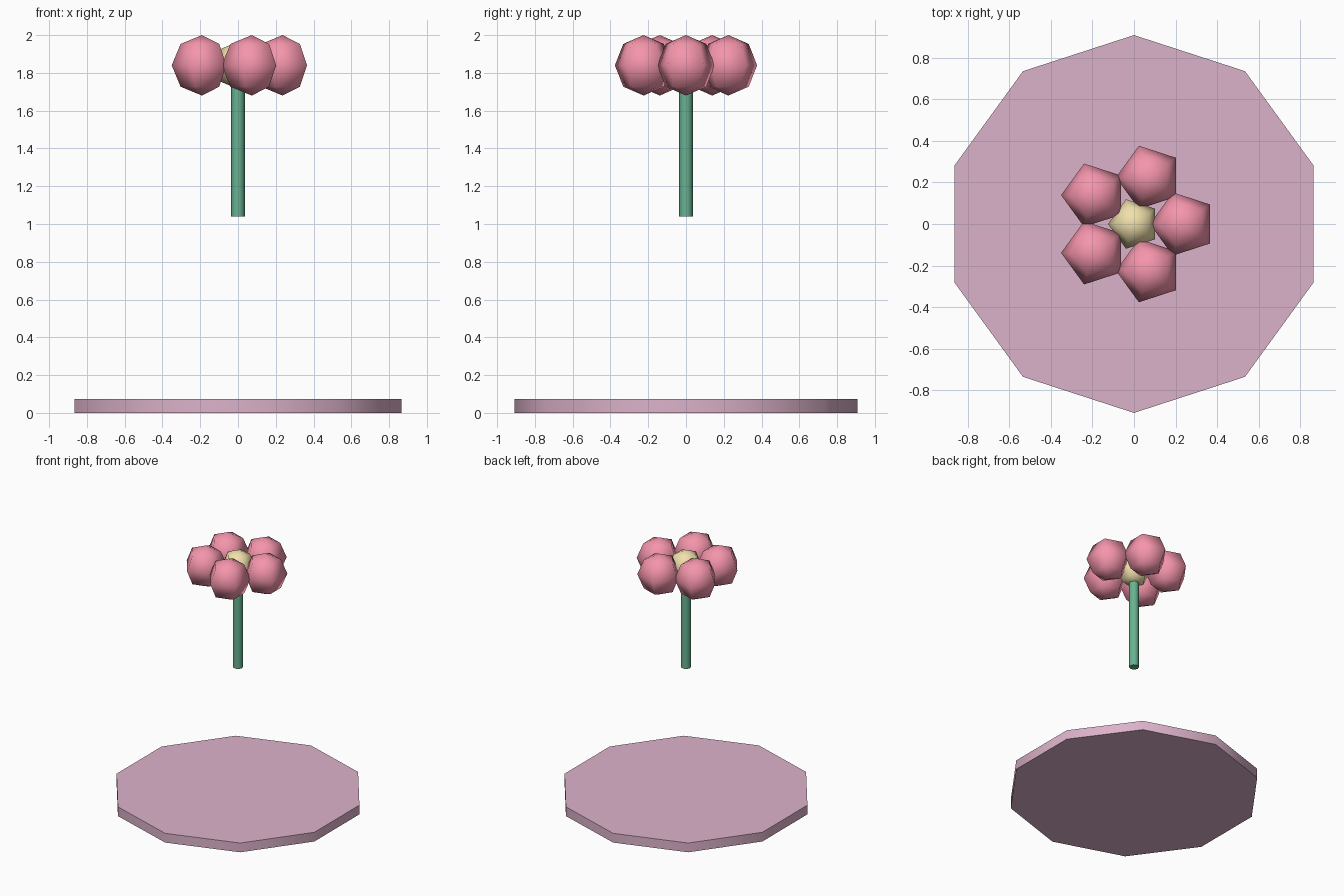
import bpy, bmesh
from math import sin, cos, pi, radians

if "Cube" in bpy.data.objects:
    bpy.data.objects.remove(bpy.data.objects["Cube"])


def material(name, rgb):
    m = bpy.data.materials.new(name)
    m.diffuse_color = (*rgb, 1)
    m.use_nodes = True
    m.node_tree.nodes["Principled BSDF"].inputs["Base Color"].default_value = m.diffuse_color
    return m


def lathe(name, profile, sides, start, loc, mat, angle):
    """Revolve (radius, z) points; radius 0 makes a pole."""
    bm = bmesh.new()
    rings = []
    for r, z in profile:
        n = 1 if r == 0 else sides
        rings.append([bm.verts.new((r * cos(start + 2 * pi * i / sides),
                                    r * sin(start + 2 * pi * i / sides), z))
                      for i in range(n)])
    for a, b in zip(rings, rings[1:]):
        for i in range(sides):
            j = (i + 1) % sides
            quad = [a[i % len(a)], a[j % len(a)], b[j % len(b)], b[i % len(b)]]
            bm.faces.new(list(dict.fromkeys(quad)))
    for ring, flip in ((rings[0], True), (rings[-1], False)):
        if len(ring) > 1:
            bm.faces.new(ring[::-1] if flip else ring)
    me = bpy.data.meshes.new(name)
    bm.to_mesh(me)
    bm.free()
    me.materials.append(mat)
    ob = bpy.data.objects.new(name, me)
    ob.location = loc
    bpy.context.collection.objects.link(ob)
    bpy.ops.object.select_all(action='DESELECT')
    ob.select_set(True)
    bpy.context.view_layer.objects.active = ob
    bpy.ops.object.shade_smooth_by_angle(angle=radians(angle))
    return ob


def ball(name, radius, loc, mat):
    # Five-sided ball with four bands, one corner facing -x
    prof = [(radius * sin(k * pi / 4) if 0 < k < 4 else 0,
             -radius * cos(k * pi / 4)) for k in range(5)]
    return lathe(name, prof, 5, pi, loc, mat, 85)


pink = material("petal_pink", (0.91, 0.30, 0.41))
cream = material("centre_cream", (0.88, 0.75, 0.41))
green = material("stem_green", (0.14, 0.45, 0.28))
mauve = material("base_mauve", (0.72, 0.45, 0.59))

# Ten-sided base disc
lathe("base_disc", [(0.909, 0), (0.909, 0.073)], 10, pi / 2, (0, 0, 0), mauve, 60)

# Floating stem
lathe("stem", [(0.036, 1.04), (0.036, 1.77)], 8, pi / 2, (0, 0, 0), green, 60)

# Flower head: centre and five petals
ball("flower_centre", 0.125, (0, 0, 1.84), cream)
for i in range(5):
    a = 2 * pi * i / 5
    ball(f"petal_{i + 1}", 0.16, (0.236 * cos(a), 0.236 * sin(a), 1.84), pink)
